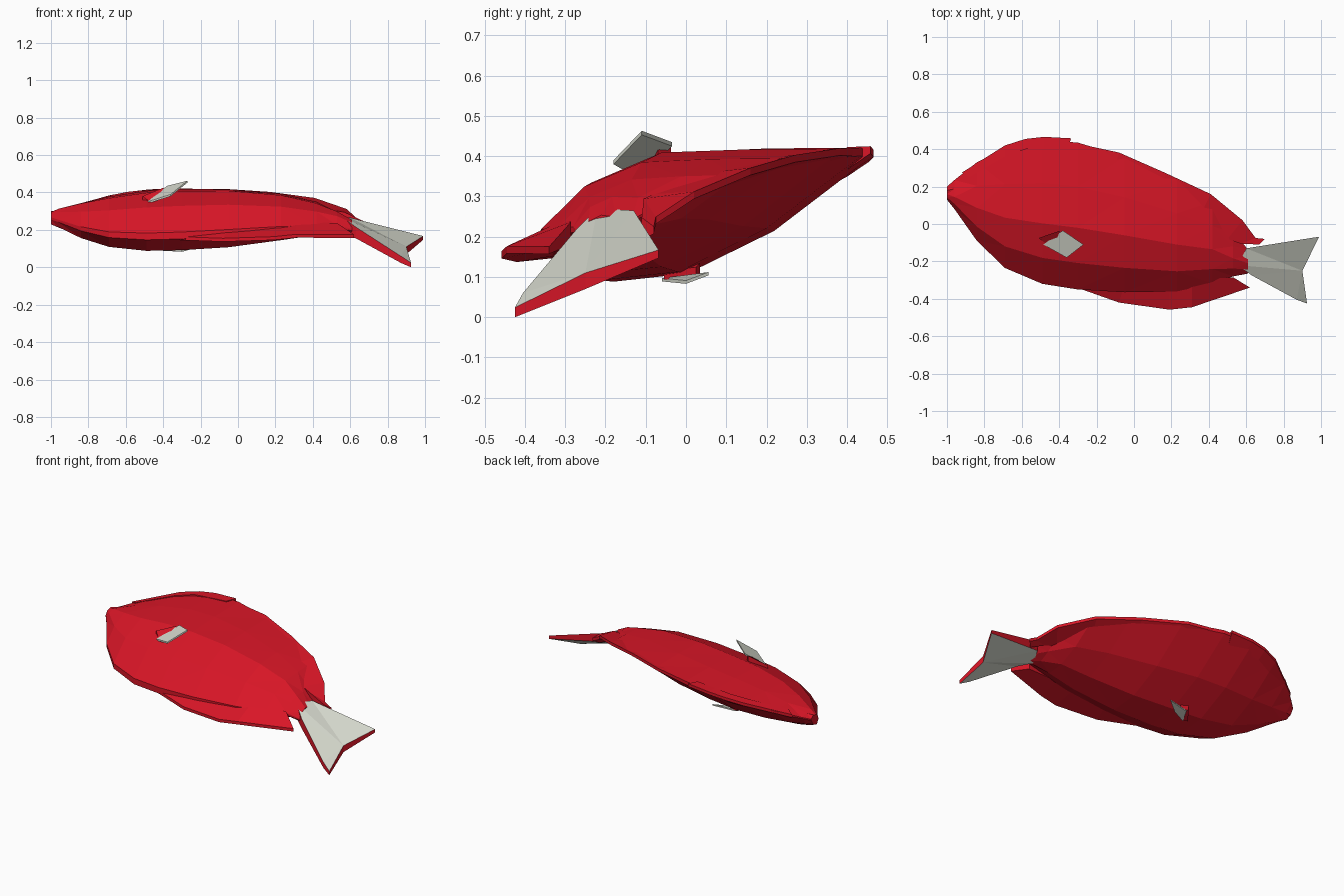
import bpy, bmesh


def material(name, rgb):
    m = bpy.data.materials.new(name)
    m.diffuse_color = (*rgb, 1)
    return m


RED = material("red_scales", (0.70, 0.008, 0.02))
PALE = material("pale_fin", (0.66, 0.68, 0.60))


def mid(x, y):
    """Height of the fish's tilted middle plane, bending down to the tail."""
    return (0.291 + 0.079 * x + 0.33 * y
            - 0.13 * max(0, x - 0.3) - 0.4 * max(0, x - 0.57))


def finish(name, bm, mats):
    bmesh.ops.recalc_face_normals(bm, faces=bm.faces[:])
    me = bpy.data.meshes.new(name)
    bm.to_mesh(me)
    bm.free()
    for m in mats:
        me.materials.append(m)
    ob = bpy.data.objects.new(name, me)
    bpy.context.collection.objects.link(ob)
    return ob


def slab(name, pts, mats, fan=False):
    """Closed plate from an outline of (x, y, z, half thickness); rim uses the last material."""
    bm = bmesh.new()
    top = [bm.verts.new((x, y, z + h)) for x, y, z, h in pts]
    bot = [bm.verts.new((x, y, max(0, z - h))) for x, y, z, h in pts]
    n = len(pts)
    for side in (top, bot):
        if fan:
            for i in range(1, n - 1):
                bm.faces.new((side[0], side[i], side[i + 1]))
        else:
            for i in range(n // 2 - 1):
                bm.faces.new((side[i], side[i + 1], side[n - 2 - i], side[n - 1 - i]))
    for i in range(n):
        j = (i + 1) % n
        f = bm.faces.new((top[i], top[j], bot[j], bot[i]))
        f.material_index = len(mats) - 1
    return finish(name, bm, mats)


def ridge_fin(name, outer, inner, drop=0.0):
    """Fin strip on the middle plane, thick at the body and thin at the edge."""
    pts = [(x, y, mid(x, y) - drop, 0.009) for x, y in outer]
    pts += [(x, y, mid(x, y) - drop, 0.028) for x, y in reversed(inner)]
    return slab(name, pts, [RED])


# Body: stations of (x, back y, belly y, half thickness)
stations = [(-1.0, 0.20, 0.13, 0.033), (-0.96, 0.235, 0.08, 0.05),
            (-0.84, 0.33, -0.09, 0.088), (-0.69, 0.405, -0.235, 0.122),
            (-0.49, 0.45, -0.32, 0.145), (-0.30, 0.435, -0.35, 0.148),
            (-0.05, 0.36, -0.365, 0.142), (0.23, 0.235, -0.36, 0.112),
            (0.42, 0.12, -0.32, 0.078), (0.53, -0.05, -0.28, 0.056),
            (0.61, -0.135, -0.265, 0.04)]
# Cross-section: (fraction from back to belly, share of thickness)
section = [(0, 0.07), (0.3, 0.58), (0.58, 1.0), (0.82, 0.88), (1, 0.25),
           (1, 0.0), (0.82, -0.72), (0.58, -1.0), (0.3, -0.76), (0, -0.07)]
bm = bmesh.new()
rings = []
for x, yd, yv, t in stations:
    ring = []
    for f, w in section:
        y = yd + (yv - yd) * f
        if x < -0.99:
            w = max(-0.9, min(0.9, w * 1.5))
        ring.append(bm.verts.new((x, y, mid(x, y) + w * t)))
    rings.append(ring)
n = len(section)
for a, b in zip(rings, rings[1:]):
    for i in range(n):
        j = (i + 1) % n
        bm.faces.new((a[i], a[j], b[j], b[i]))
bm.faces.new(rings[0])
bm.faces.new(rings[-1])
bmesh.ops.triangulate(bm, faces=bm.faces[:])
finish("body", bm, [RED])

# Back and belly fins
ridge_fin("front_back_fin",
          [(-0.92, 0.275), (-0.69, 0.42), (-0.58, 0.455), (-0.48, 0.466), (-0.335, 0.458)],
          [(-0.88, 0.25), (-0.69, 0.36), (-0.58, 0.40), (-0.48, 0.40), (-0.36, 0.40)])
ridge_fin("rear_back_fin",
          [(-0.36, 0.442), (-0.08, 0.382), (0.17, 0.272), (0.41, 0.16), (0.58, 0.02),
           (0.65, -0.075), (0.70, -0.08)],
          [(-0.34, 0.38), (-0.10, 0.31), (0.15, 0.19), (0.36, 0.06), (0.50, -0.08),
           (0.57, -0.105), (0.67, -0.11)])
ridge_fin("belly_fin",
          [(-0.32, -0.335), (-0.08, -0.42), (0.19, -0.458), (0.31, -0.445), (0.62, -0.34)],
          [(-0.25, -0.31), (-0.05, -0.32), (0.19, -0.31), (0.31, -0.30), (0.53, -0.285)])

# Tail
slab("tail_fin",
     [(0.90, -0.25, 0.09, 0.02), (0.99, -0.068, 0.157, 0.01), (0.60, -0.13, 0.235, 0.03),
      (0.555, -0.22, 0.225, 0.045), (0.63, -0.275, 0.185, 0.03),
      (0.87, -0.405, 0.042, 0.018), (0.925, -0.425, 0.012, 0.012)],
     [PALE, RED], fan=True)

# Side fins with their red roots
slab("upper_side_fin",
     [(-0.485, -0.11, 0.345, 0.005), (-0.36, -0.18, 0.385, 0.005),
      (-0.27, -0.11, 0.458, 0.005), (-0.38, -0.035, 0.43, 0.005)], [PALE])
slab("upper_fin_root",
     [(-0.51, -0.075, 0.35, 0.03), (-0.47, -0.105, 0.34, 0.01),
      (-0.37, -0.07, 0.395, 0.02), (-0.40, -0.037, 0.40, 0.025)], [RED])
slab("lower_side_fin",
     [(-0.41, -0.06, 0.093, 0.004), (-0.30, 0.0, 0.087, 0.004),
      (-0.22, 0.056, 0.108, 0.004), (-0.36, 0.03, 0.10, 0.004)], [PALE])
slab("lower_fin_root",
     [(-0.44, -0.05, 0.11, 0.015), (-0.39, -0.055, 0.105, 0.012),
      (-0.32, 0.025, 0.112, 0.012), (-0.37, 0.035, 0.12, 0.015)], [RED])
